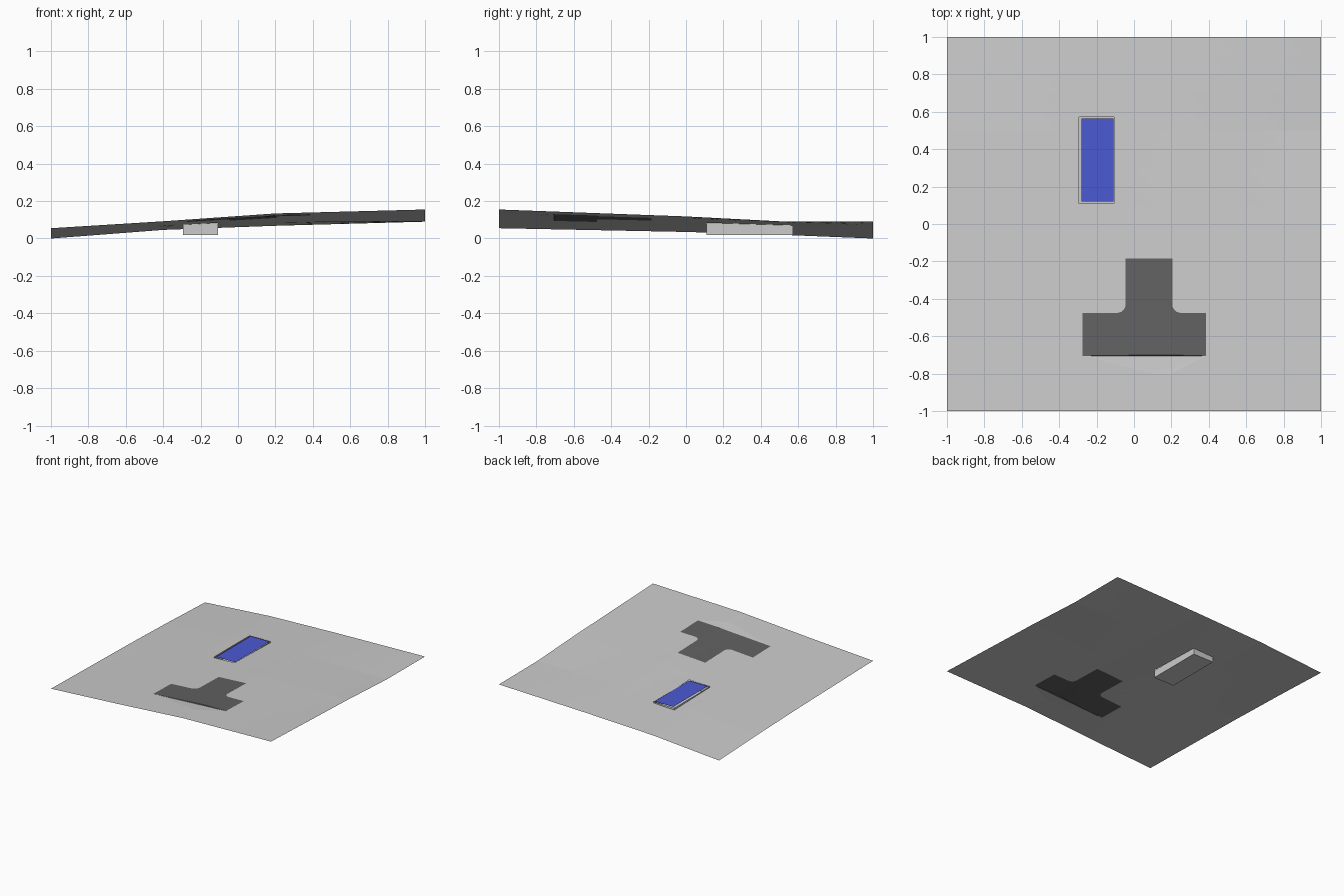
import bpy, bmesh, math
from mathutils import Vector
from mathutils.geometry import delaunay_2d_cdt

if "Cube" in bpy.data.objects:
    bpy.data.objects.remove(bpy.data.objects["Cube"])

# Survey heights on a coarse grid (rows follow YS, columns follow XS)
XS = [-1, -0.4, 0.2, 1]
YS = [-1, 0, 0.5, 1]
HEIGHTS = [[.055, .092, .134, .155],
           [.035, .070, .105, .118],
           [.020, .060, .086, .092],
           [.000, .046, .068, .090]]


def locate(values, v):
    i = 0
    while i < len(values) - 2 and v > values[i + 1]:
        i += 1
    return i, (v - values[i]) / (values[i + 1] - values[i])


def height(x, y):
    i, s = locate(XS, x)
    j, t = locate(YS, y)
    low = HEIGHTS[j][i] * (1 - s) + HEIGHTS[j][i + 1] * s
    high = HEIGHTS[j + 1][i] * (1 - s) + HEIGHTS[j + 1][i + 1] * s
    return low * (1 - t) + high * t


def inside(p, poly):
    hit = False
    for a, b in zip(poly, poly[1:] + poly[:1]):
        if (a[1] > p[1]) != (b[1] > p[1]):
            if p[0] < a[0] + (p[1] - a[1]) * (b[0] - a[0]) / (b[1] - a[1]):
                hit = not hit
    return hit


def make_object(name, verts, faces, color=None):
    mesh = bpy.data.meshes.new(name)
    mesh.from_pydata(verts, [], faces)
    bm = bmesh.new()
    bm.from_mesh(mesh)
    loose = [v for v in bm.verts if not v.link_faces]
    bmesh.ops.delete(bm, geom=loose, context='VERTS')
    bm.to_mesh(mesh)
    bm.free()
    obj = bpy.data.objects.new(name, mesh)
    bpy.context.collection.objects.link(obj)
    if color:
        mat = bpy.data.materials.new(name + "_color")
        mat.diffuse_color = color
        mat.use_nodes = True
        mat.node_tree.nodes["Principled BSDF"].inputs["Base Color"].default_value = mat.diffuse_color
        mesh.materials.append(mat)
    return obj


def fillet(cx, cy, r, start, end, steps=6):
    angles = [math.radians(start + (end - start) * k / steps) for k in range(steps + 1)]
    return [(cx + r * math.cos(a), cy + r * math.sin(a)) for a in angles]


# T-shaped paving outline with rounded inner corners
R = 0.045
paving = [(-.275, -.705), (.385, -.705), (.385, -.475)]
paving += fillet(.205 + R, -.475 + R, R, 270, 180)
paving += [(.205, -.185), (-.045, -.185)]
paving += fillet(-.045 - R, -.475 + R, R, 0, -90)
paving += [(-.275, -.475)]

# Pool basin outline
X0, X1, Y0, Y1 = -.295, -.107, .11, .573
basin = [(X0, Y0), (X1, Y0), (X1, Y1), (X0, Y1)]

# Triangulate the ground with both outlines cut in
points, edges = [], []
for loop in (paving, basin):
    n = len(points)
    points += loop
    edges += [(n + k, n + (k + 1) % len(loop)) for k in range(len(loop))]
N = 20
points += [(-1 + 2 * i / N, -1 + 2 * j / N) for i in range(N + 1) for j in range(N + 1)]
flat, _, tris, *_ = delaunay_2d_cdt([Vector(p) for p in points], edges, [], 0, 1e-5)
verts = [(p.x, p.y, height(p.x, p.y)) for p in flat]
ground, paved = [], []
for t in tris:
    a, b, c = (flat[k] for k in t)
    if (b - a).cross(c - a) < 0:
        t = t[::-1]
    center = (a + b + c) / 3
    if inside(center, paving):
        paved.append(t)
    elif not inside(center, basin):
        ground.append(t)
make_object("ground", verts, ground)
make_object("paving", verts, paved, (.12, .12, .12, 1))

# Open pool basin sunk into the ground
bottom, top = .02, .08
box = [(x, y, bottom) for x, y in basin] + [(x, y, top) for x, y in basin]
sides = [(k, (k + 1) % 4, (k + 1) % 4 + 4, k + 4) for k in range(4)]
make_object("pool_basin", box, [(3, 2, 1, 0)] + sides)

# Water surface, slightly inset from the basin walls
water = [(-.28, .12), (-.11, .12), (-.11, .565), (-.28, .565)]
make_object("pool_water", [(x, y, .082) for x, y in water], [(0, 1, 2, 3)],
            (.07, .1, .65, 1))
